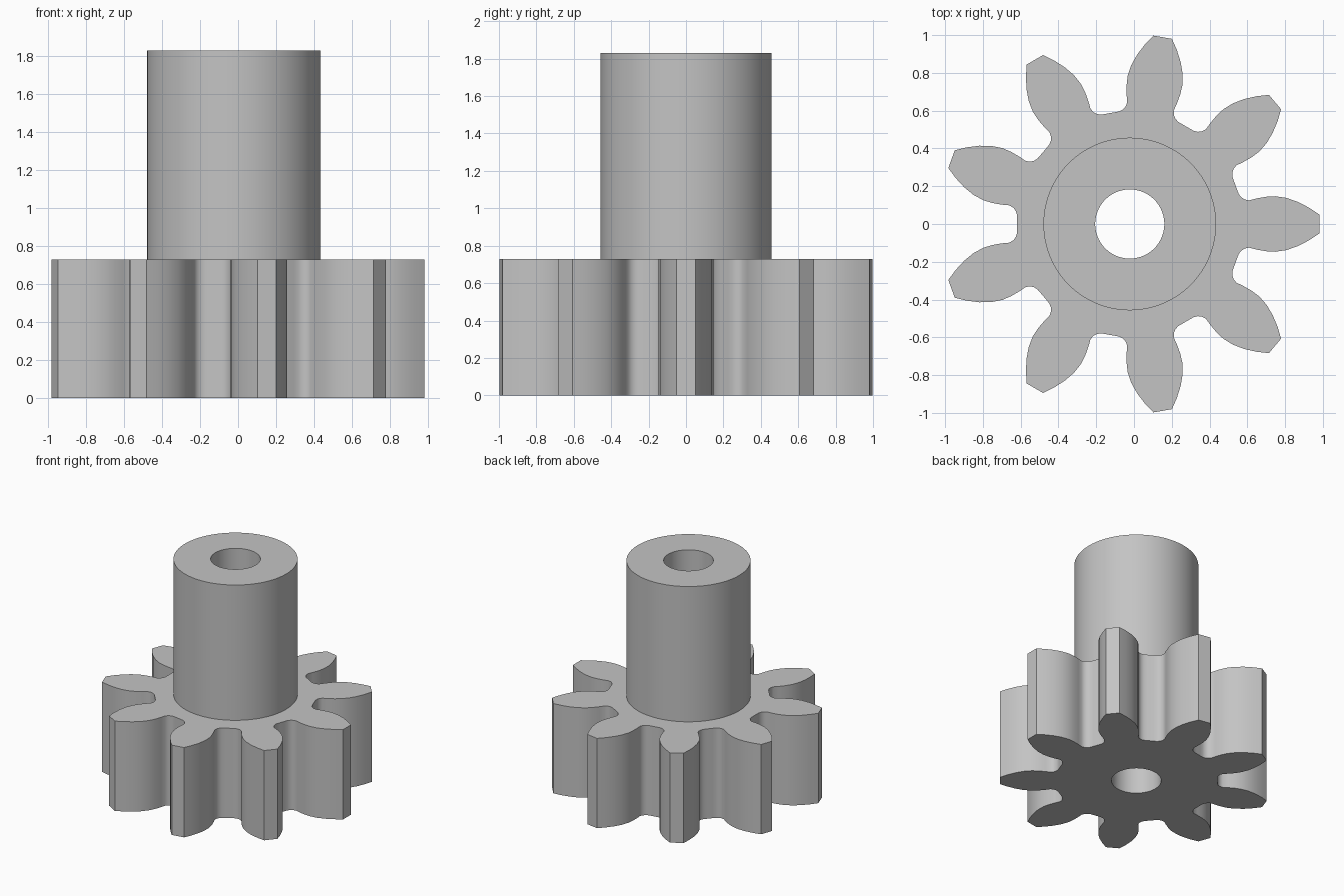
import bpy
import bmesh
import math
from mathutils import Matrix, Vector

old = bpy.data.objects.get("Cube")
if old:
    bpy.data.objects.remove(old, do_unlink=True)

TEETH = 9
CENTRE_X = -0.0225
GEAR_TOP, SHAFT_TOP = 0.73, 1.83
SHAFT_R, BORE_R = 0.457, 0.183

# Half of one tooth, from tip corner down the flank and fillet to the root
HALF_TOOTH = [(1.004, 0.05), (0.95, 0.086), (0.89, 0.117), (0.83, 0.138),
              (0.77, 0.147), (0.72, 0.144), (0.67, 0.135), (0.632, 0.125),
              (0.608, 0.130), (0.590, 0.142), (0.577, 0.159), (0.568, 0.183)]


def gear_outline():
    tooth = [Vector((x, -y)) for x, y in reversed(HALF_TOOTH)]
    tooth += [Vector(p) for p in HALF_TOOTH]
    return [Matrix.Rotation(math.tau * i / TEETH, 2) @ p
            for i in range(TEETH) for p in tooth]


def circle(radius, count=96):
    return [Vector((radius * math.cos(math.tau * i / count),
                    radius * math.sin(math.tau * i / count))) for i in range(count)]


def ring(bm, points, z):
    verts = [bm.verts.new((p.x + CENTRE_X, p.y, z)) for p in points]
    for i, v in enumerate(verts):
        bm.edges.new((verts[i - 1], v))
    return verts


def wall(bm, low, high):
    for i in range(len(low)):
        bm.faces.new((low[i - 1], low[i], high[i], high[i - 1]))


def flat(bm, outer, inner):
    edges = [bm.edges.get((r[i - 1], r[i])) for r in (outer, inner) for i in range(len(r))]
    bmesh.ops.triangle_fill(bm, edges=edges, use_beauty=True, normal=(0, 0, 1))


# Toothed wheel, shaft and through bore as one closed surface
bm = bmesh.new()
outline = gear_outline()
gear_low = ring(bm, outline, 0)
gear_high = ring(bm, outline, GEAR_TOP)
shaft_low = ring(bm, circle(SHAFT_R), GEAR_TOP)
shaft_high = ring(bm, circle(SHAFT_R), SHAFT_TOP)
bore_low = ring(bm, circle(BORE_R), 0)
bore_high = ring(bm, circle(BORE_R), SHAFT_TOP)

flat(bm, gear_low, bore_low)
flat(bm, gear_high, shaft_low)
flat(bm, shaft_high, bore_high)
wall(bm, gear_low, gear_high)
wall(bm, shaft_low, shaft_high)
wall(bm, bore_low, bore_high)
bmesh.ops.recalc_face_normals(bm, faces=bm.faces)

mesh = bpy.data.meshes.new("pinion_gear_with_shaft")
bm.to_mesh(mesh)
bm.free()
gear = bpy.data.objects.new("pinion_gear_with_shaft", mesh)
bpy.context.collection.objects.link(gear)

# Plain grey metal
grey = bpy.data.materials.new("plain_grey")
grey.use_nodes = True
colour = (0.55, 0.55, 0.55, 1)
grey.diffuse_color = colour
grey.node_tree.nodes["Principled BSDF"].inputs["Base Color"].default_value = colour
mesh.materials.append(grey)

# Smooth flanks with crisp rims and tooth tips
bpy.ops.object.select_all(action="DESELECT")
gear.select_set(True)
bpy.context.view_layer.objects.active = gear
bpy.ops.object.shade_smooth_by_angle(angle=math.radians(30))
